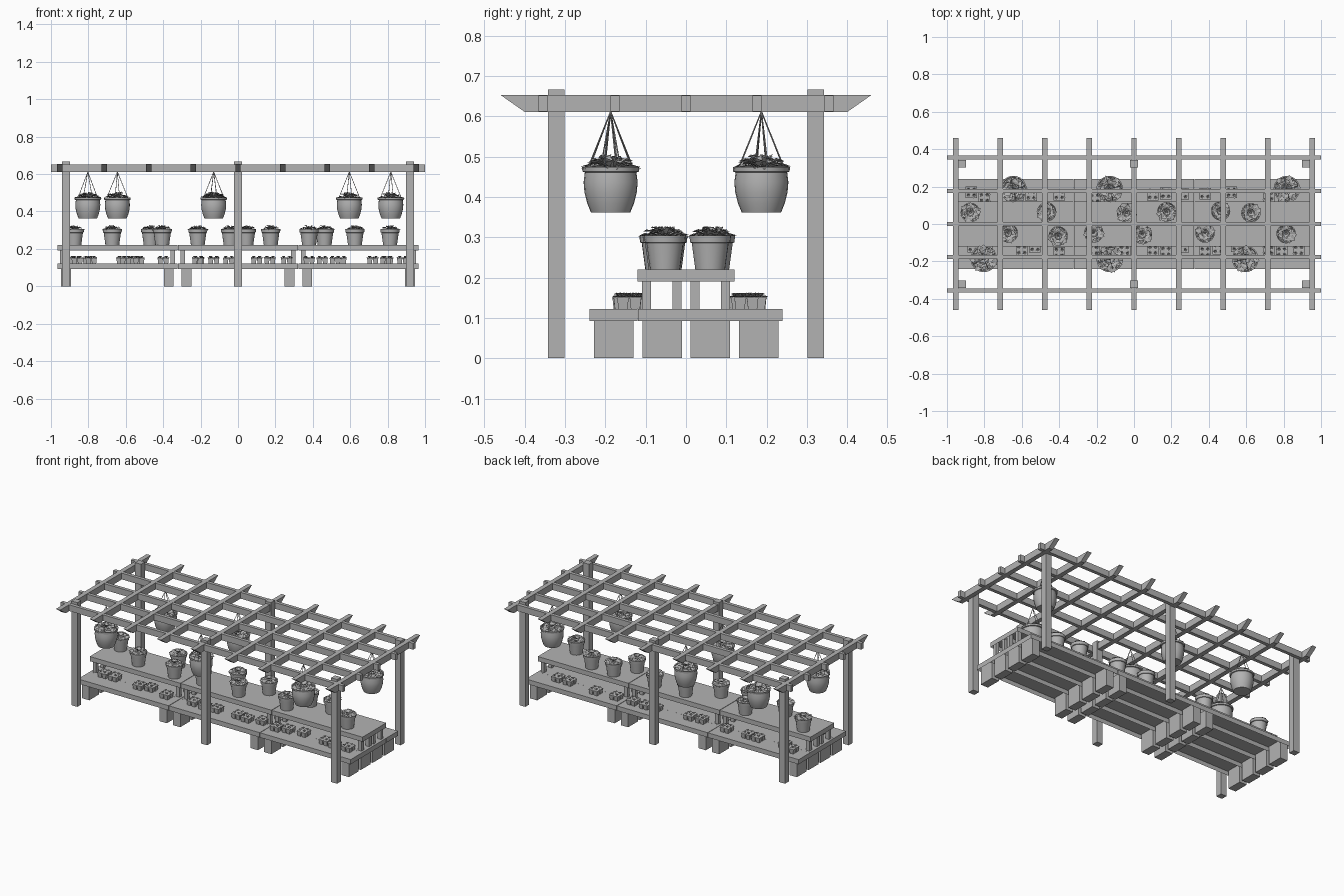
import bpy, bmesh, math, random
from mathutils import Vector, Matrix

random.seed(4)
cube = bpy.data.objects.get("Cube")
if cube:
    bpy.data.objects.remove(cube, do_unlink=True)

grey = bpy.data.materials.new("plain_grey")
grey.use_nodes = True
COLOUR = (0.45, 0.45, 0.45, 1)
grey.diffuse_color = COLOUR
grey.node_tree.nodes["Principled BSDF"].inputs["Base Color"].default_value = COLOUR


def place(name, mesh, loc=(0, 0, 0), turn=0, scale=(1, 1, 1)):
    ob = bpy.data.objects.new(name, mesh)
    ob.location, ob.scale = loc, scale
    ob.rotation_euler.z = turn
    bpy.context.collection.objects.link(ob)
    return ob


def to_mesh(name, bm):
    mesh = bpy.data.meshes.new(name)
    bm.to_mesh(mesh)
    bm.free()
    mesh.materials.append(grey)
    return mesh


def add_box(bm, x0, x1, y0, y1, z0, z1, hollow=False):
    """Box between limits; hollow opens the underside like an upturned tray."""
    m = Matrix.Translation(((x0 + x1) / 2, (y0 + y1) / 2, (z0 + z1) / 2))
    m = m @ Matrix.Diagonal((x1 - x0, y1 - y0, z1 - z0, 1))
    verts = bmesh.ops.create_cube(bm, size=1, matrix=m)["verts"]
    if hollow:
        faces = {f for v in verts for f in v.link_faces}
        base = min(faces, key=lambda f: f.calc_center_median().z)
        bmesh.ops.inset_individual(bm, faces=[base], thickness=0.004)
        for v in base.verts:
            v.co.z = z1 - 0.005
    return verts


def lathe(name, profile, sides):
    bm = bmesh.new()
    rings = []
    for r, z in profile:
        rings.append([bm.verts.new((r * math.cos(a), r * math.sin(a), z))
                      for a in (math.tau * i / sides for i in range(sides))])
    for low, high in zip(rings, rings[1:]):
        for i in range(sides):
            j = (i + 1) % sides
            bm.faces.new((low[i], low[j], high[j], high[i]))
    bm.faces.new(rings[0][::-1])
    bm.faces.new(rings[-1])
    mesh = to_mesh(name, bm)
    ob = place(name, mesh)
    bpy.ops.object.select_all(action='DESELECT')
    ob.select_set(True)
    bpy.context.view_layer.objects.active = ob
    bpy.ops.object.shade_smooth_by_angle(angle=math.radians(40))
    bpy.data.objects.remove(ob)
    return mesh


def foliage(name, rings):
    """Rosette of folded leaves: count, inner, outer, base height, tip height."""
    bm = bmesh.new()
    for count, r0, r1, z0, z1 in rings:
        for i in range(count):
            a = math.tau * (i + random.uniform(-.3, .3)) / count
            out, side = Vector((math.cos(a), math.sin(a), 0)), Vector((-math.sin(a), math.cos(a), 0))
            up = Vector((0, 0, 1))
            reach = r1 * random.uniform(.85, 1.05)
            top = z1 + random.uniform(-.06, .1)
            wide = reach * math.pi / count * 1.1
            mid = out * (r0 + reach) * .55 + up * (max(z0, top) + .05)
            pts = [out * r0 + up * z0, mid + side * wide + up * .06, mid - up * .05,
                   mid - side * wide + up * .06, out * reach + up * top]
            b, l, c, r, t = [bm.verts.new(p) for p in pts]
            for f in ((b, c, l), (b, r, c), (c, t, l), (c, r, t)):
                bm.faces.new(f)
    return to_mesh(name, bm)


# Pergola posts
bm = bmesh.new()
for x in (-.92, 0, .92):
    for y in (-.322, .322):
        add_box(bm, x - .021, x + .021, y - .02, y + .02, 0, .667)
place("posts", to_mesh("posts", bm))

# Long roof beams
bm = bmesh.new()
for y in (-.355, -.176, 0, .176, .355):
    add_box(bm, -1, 1, y - .011, y + .011, .612, .652)
place("roof_beams", to_mesh("roof_beams", bm))

# Cross rafters with slanted ends
bm = bmesh.new()
for i in range(-4, 5):
    x = i * .2385
    for v in add_box(bm, x - .0145, x + .0145, -.46, .46, .611, .653):
        if v.co.z < .63:
            v.co.y *= .87
place("rafters", to_mesh("rafters", bm))

# Two-tier display stands
for label, cx in (("right", -.645), ("middle", 0), ("left", .645)):
    x0, x1 = cx - .321, cx + .321
    planks, blocks, legs = bmesh.new(), bmesh.new(), bmesh.new()
    for i in range(-2, 2):
        y = .12 * i + .06 + .0005
        add_box(planks, x0, x1, y - .06, y + .0595, .092, .122, True)
        for bx in (cx - .275, cx + .275):
            add_box(blocks, bx - .026, bx + .026, y - .049, y + .049, 0, .117)
    for y in (-.06, .06):
        add_box(planks, x0, x1, y - .06, y + .06, .19, .22, True)
        for ly in (y - .038, y + .038):
            for lx in (cx - .295, cx + .295):
                add_box(legs, lx - .012, lx + .012, ly - .011, ly + .011, .122, .215)
    place(label + "_stand_planks", to_mesh("planks", planks))
    place(label + "_stand_blocks", to_mesh("blocks", blocks))
    place(label + "_stand_legs", to_mesh("legs", legs))

# Pot shapes
shelf_pot = lathe("shelf_pot", [(.037, 0), (.046, .066), (.050, .067), (.052, .085),
                                (.047, .085), (.045, .074)], 20)
hanging_pot = lathe("hanging_pot", [(.049, 0), (.058, .022), (.065, .05), (.067, .075), (.064, .099),
                                    (.070, .101), (.071, .112), (.064, .112), (.062, .1)], 24)
bushes = [foliage("bush", [(12, .2, 1.1, .1, .1), (9, .15, .85, .15, .3), (6, .05, .5, .2, .45)])
          for _ in range(4)]

# Potted plants on the upper shelf
for x, y in ((-.875, .062), (-.672, -.048), (-.467, .065), (-.405, -.064), (-.215, -.048),
             (-.04, .06), (.045, -.056), (.175, .065), (.38, -.048), (.463, .07),
             (.625, .06), (.813, -.052)):
    turn = random.uniform(0, 6)
    place("shelf_pot", shelf_pot, (x, y, .22), turn)
    place("shelf_plant", random.choice(bushes), (x, y, .298), turn, (.052, .052, .045))

# Hanging baskets with four cords
bm = bmesh.new()
for i in range(4):
    a = math.tau * i / 4 + .5
    foot = Vector((.06 * math.cos(a), .06 * math.sin(a), .105))
    rod = Vector((0, 0, .25)) - foot
    m = Matrix.Translation(foot + rod / 2) @ rod.to_track_quat('Z', 'Y').to_matrix().to_4x4()
    bmesh.ops.create_cone(bm, segments=6, radius1=.0016, radius2=.0016,
                          depth=rod.length, cap_ends=True, matrix=m)
cords = to_mesh("cords", bm)
for x, y in ((-.803, -.187), (-.645, .187), (-.13, .187), (-.13, -.187), (.595, -.187), (.817, .187)):
    turn = random.uniform(-.3, .3)
    place("hanging_pot", hanging_pot, (x, y, .362), turn)
    place("hanging_cords", cords, (x, y, .362), turn)
    place("hanging_plant", random.choice(bushes), (x, y, .466), turn * 9, (.068, .068, .062))

# Seedling packs: four tapered square cups each
bm = bmesh.new()
for sx in (-1, 1):
    for sy in (-1, 1):
        x, y = sx * .0155, sy * .0155
        for v in add_box(bm, x - .0145, x + .0145, y - .0145, y + .0145, 0, .03):
            if v.co.z < .01:
                v.co.x += (x - v.co.x) * .22
                v.co.y += (y - v.co.y) * .22
add_box(bm, -.031, .031, -.031, .031, .026, .029)
pack = to_mesh("seedling_pack", bm)
sprout = foliage("sprout", [(7, .1, 1, .1, .2), (5, .05, .6, .2, .5)])

rows = {-.14: (-.86, -.785, -.6, -.53, -.4, -.215, -.13, -.05, .1, .17, .26, .38, .45, .55, .72, .79, .88),
        .15: (-.87, -.8, -.62, -.55, -.4, -.21, -.13, .1, .17, .26, .38, .52, .72, .8)}
for row, xs in rows.items():
    for x in xs:
        y = row + random.uniform(-.022, .022)
        place("seedling_pack", pack, (x, y, .122))
        for sx in (-1, 1):
            for sy in (-1, 1):
                place("seedling", sprout, (x + sx * .0155, y + sy * .0155, .149),
                      random.uniform(0, 6), (.018, .018, .02))
